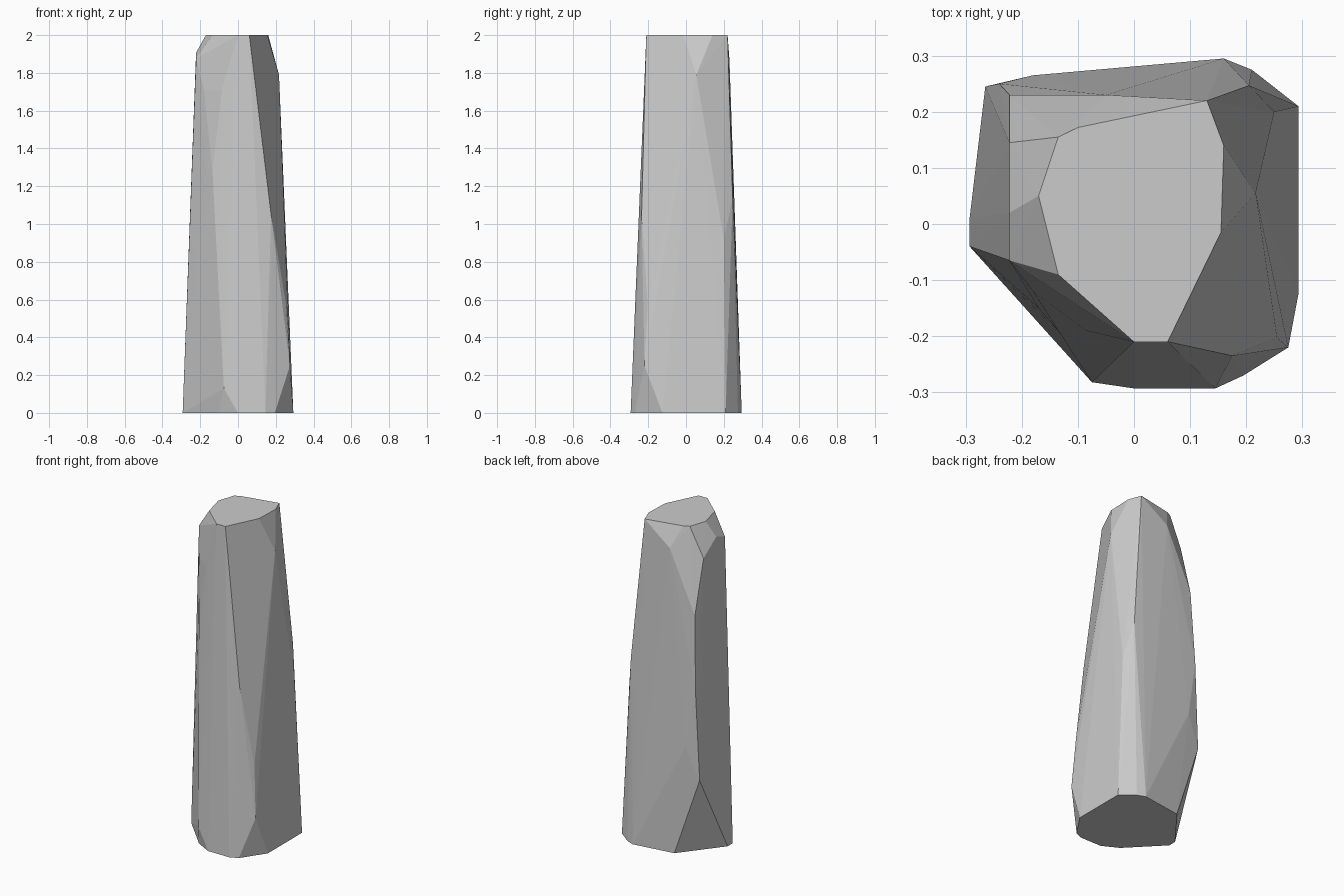
import bpy, bmesh

# Corner points of the chipped stone, grouped by level
top_ring = [(.13, .22), (.16, .14), (.155, -.015), (.06, -.21), (0, -.21),
            (-.135, -.09), (-.17, .05), (-.135, .155), (-.10, .172)]
bottom_ring = [(.16, .295), (.21, .275), (.293, .21), (.293, -.125), (.195, -.27),
               (.145, -.293), (0, -.293), (-.1, -.24), (-.293, -.04),
               (-.293, .01), (-.1, .257)]
chips = [
    # left side
    (-.222, -.065, 1.876), (-.222, .02, 1.907), (-.222, .145, 1.82),
    (-.222, .23, 1.495), (-.24, .25, 1.04), (-.265, .245, .49),
    # back
    (-.05, .23, 1.87), (.13, .22, 1.57), (.205, .247, 1.135), (-.18, .265, .68),
    # right side
    (.217, .055, 1.79), (.25, .2, .92), (.175, -.235, 1.05),
    (.255, -.203, .57), (.275, -.22, .25),
    # front
    (-.18, -.12, 1.71), (-.085, -.19, 1.71), (-.17, -.15, 1.28),
    (-.135, -.19, 1.28), (-.075, -.282, .13)]

points = [(x, y, 2) for x, y in top_ring] + [(x, y, 0) for x, y in bottom_ring] + chips

# Wrap the corners in a faceted convex shell
bm = bmesh.new()
for p in points:
    bm.verts.new(p)
hull = bmesh.ops.convex_hull(bm, input=bm.verts)
loose = [v for v in bm.verts if not v.link_faces]
bmesh.ops.delete(bm, geom=loose, context='VERTS')
bmesh.ops.dissolve_limit(bm, angle_limit=.01, verts=bm.verts, edges=bm.edges)
bmesh.ops.recalc_face_normals(bm, faces=bm.faces)

mesh = bpy.data.meshes.new("stone_pillar")
bm.to_mesh(mesh)
bm.free()
bpy.context.collection.objects.link(bpy.data.objects.new("stone_pillar", mesh))
